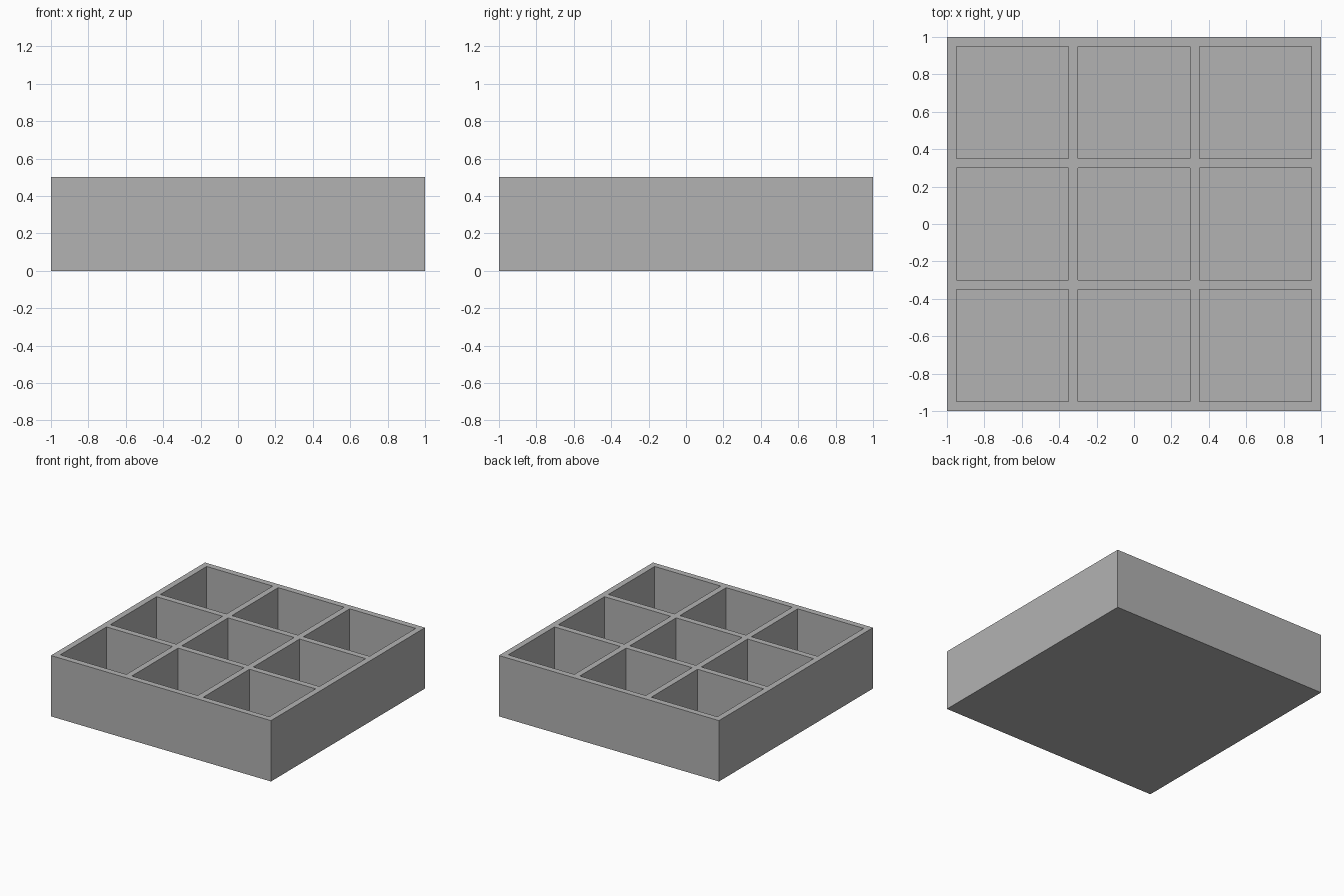
import bpy
import bmesh
from mathutils import Vector

if "Cube" in bpy.data.objects:
    bpy.data.objects.remove(bpy.data.objects["Cube"], do_unlink=True)

SIZE, HEIGHT = 2.0, 0.5      # outer tray
CELLS, WALL, FLOOR = 3, 0.05, 0.05
CELL = (SIZE - WALL * (CELLS + 1)) / CELLS

# Plain grey material
grey = bpy.data.materials.new("plain_grey")
grey.use_nodes = True
colour = (0.448, 0.448, 0.448, 1)
grey.diffuse_color = colour
grey.node_tree.nodes["Principled BSDF"].inputs["Base Color"].default_value = colour

# Solid block
bm = bmesh.new()
bmesh.ops.create_cube(bm, size=1)
bmesh.ops.scale(bm, vec=(SIZE, SIZE, HEIGHT), verts=bm.verts)
bmesh.ops.translate(bm, vec=(0, 0, HEIGHT / 2), verts=bm.verts)

# Score the top face along both sides of every wall
starts = [-SIZE / 2 + WALL + i * (CELL + WALL) for i in range(CELLS)]
for axis in (Vector((1, 0, 0)), Vector((0, 1, 0))):
    for start in starts:
        for cut in (start, start + CELL):
            top = [f for f in bm.faces if f.normal.z > 0.9]
            edges = {e for f in top for e in f.edges}
            verts = {v for f in top for v in f.verts}
            bmesh.ops.bisect_plane(bm, geom=top + list(edges) + list(verts),
                                   plane_co=axis * cut, plane_no=axis)
            bm.normal_update()

# Sink the compartments down to the floor
pockets = [f for f in bm.faces if f.normal.z > 0.9
           and all(max(e.calc_length() for e in f.edges) - e.calc_length() < 0.01
                   for e in f.edges)
           and f.calc_area() > CELL * CELL * 0.9]
for face in pockets:
    new = bmesh.ops.extrude_discrete_faces(bm, faces=[face])["faces"][0]
    bmesh.ops.translate(bm, vec=(0, 0, FLOOR - HEIGHT), verts=new.verts)
bmesh.ops.recalc_face_normals(bm, faces=bm.faces)

mesh = bpy.data.meshes.new("compartment_tray")
bm.to_mesh(mesh)
bm.free()
mesh.materials.append(grey)
tray = bpy.data.objects.new("compartment_tray", mesh)
bpy.context.collection.objects.link(tray)
